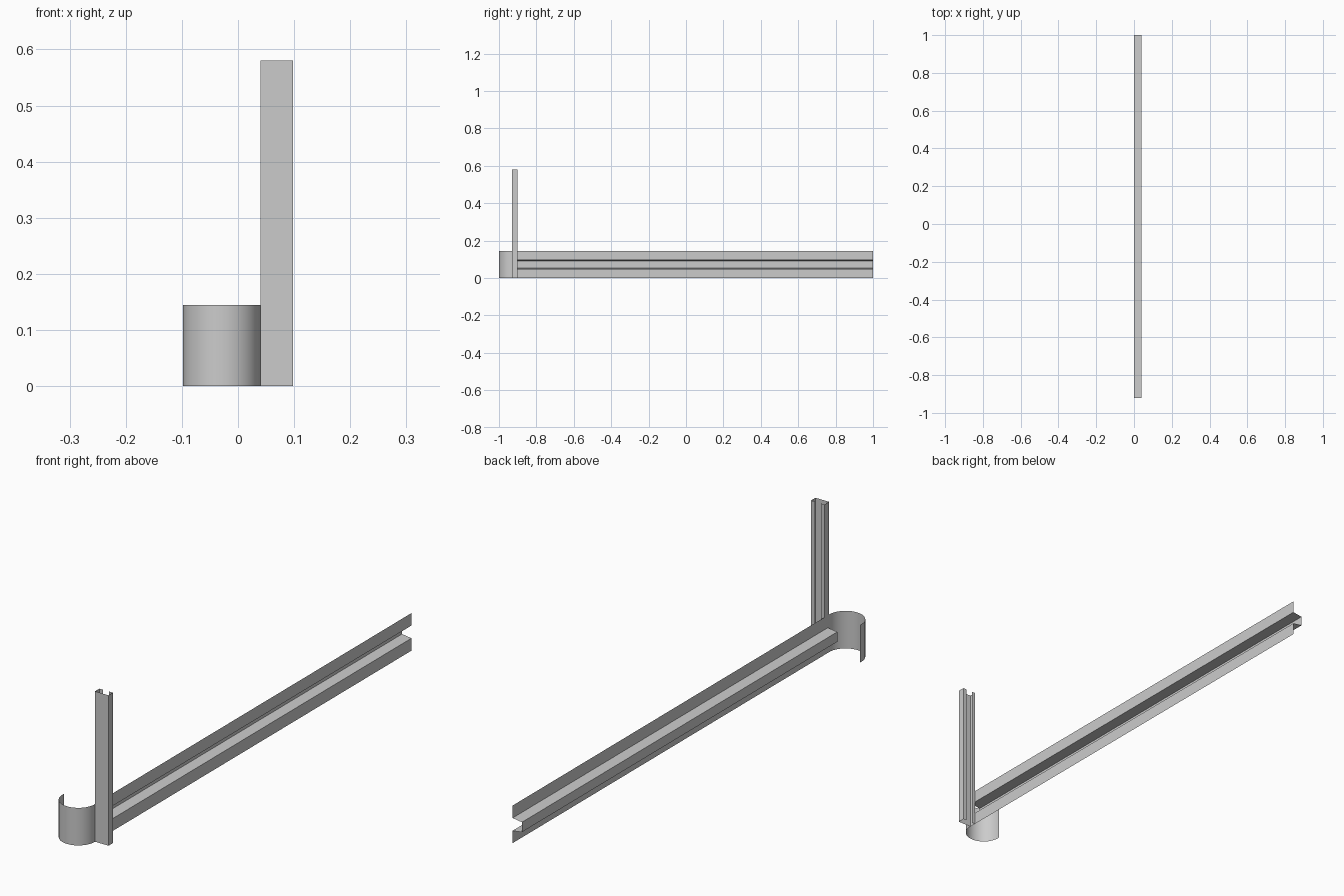
import bpy
import math
from mathutils import Vector

if "Cube" in bpy.data.objects:
    bpy.data.objects.remove(bpy.data.objects["Cube"])


def sheet(name, profile, sweep, smooth=False):
    """Sweep an open profile of 3D points along a vector as a thin sheet."""
    n = len(profile)
    start = [Vector(p) for p in profile]
    verts = start + [p + Vector(sweep) for p in start]
    faces = [(i, i + 1, n + i + 1, n + i) for i in range(n - 1)]
    mesh = bpy.data.meshes.new(name)
    mesh.from_pydata(verts, [], faces)
    mesh.update()
    obj = bpy.data.objects.new(name, mesh)
    bpy.context.collection.objects.link(obj)
    if smooth:
        mesh.polygons.foreach_set("use_smooth", [True] * len(mesh.polygons))
    return obj


H = 0.145          # rail height
FACE_X = 0.04      # plane of the rail flanges
RAIL_Y = -0.922    # front end of the rail

# Long rail: two flat flanges with a recessed channel between them
lower = [(FACE_X, 0), (FACE_X, 0.048), (0, 0.0535)]
upper = [(x, H - z) for x, z in reversed(lower)]
sheet("guard_rail", [(x, RAIL_Y, z) for x, z in lower + upper], (0, 1 - RAIL_Y, 0))

# Curved end wing: half round sheet with short straight ends
R, CX, CY, N = 0.069, -0.029, -0.931, 32
arc = [(CX + R * math.cos(math.pi * i / N), CY - R * math.sin(math.pi * i / N), 0)
       for i in range(N + 1)]
arc = [(CX + R, RAIL_Y, 0)] + arc + [(CX - R, RAIL_Y, 0)]
sheet("curved_end", arc, (0, 0, H), smooth=True)

# Upright post: C channel with its web to the front and lips at the back
X0, X1, Y0, Y1, LIP = FACE_X, 0.098, -0.929, -0.902, 0.016
post = [(X0 + LIP, Y1, 0), (X0, Y1, 0), (X0, Y0, 0),
        (X1, Y0, 0), (X1, Y1, 0), (X1 - LIP, Y1, 0)]
sheet("post", post, (0, 0, 0.58))
